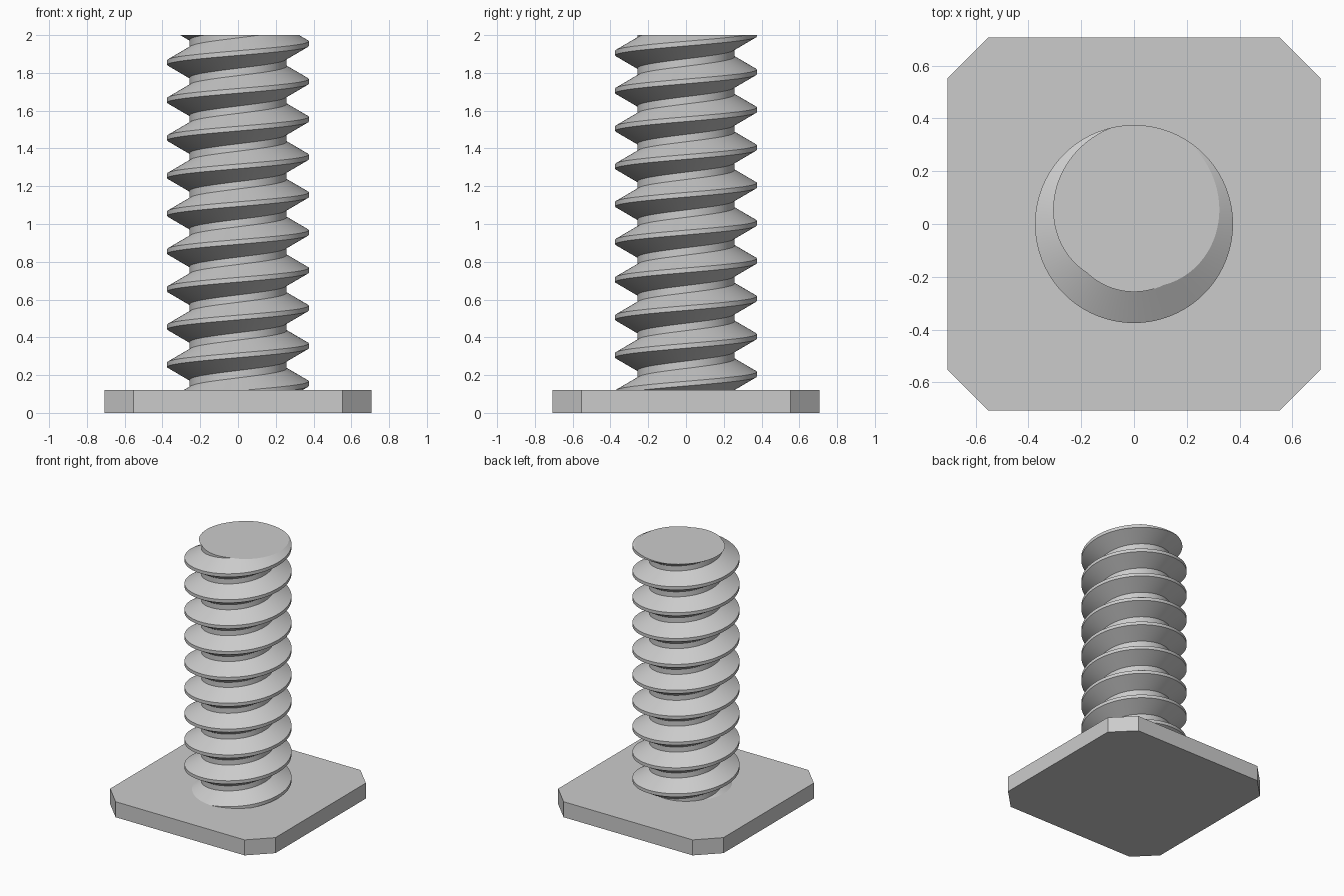
import bpy, bmesh
from math import cos, sin, tau, radians

cube = bpy.data.objects.get("Cube")
if cube:
    bpy.data.objects.remove(cube)

steel = bpy.data.materials.new("grey_steel")
steel.use_nodes = True
grey = (0.6, 0.6, 0.6, 1)
steel.diffuse_color = grey
steel.node_tree.nodes["Principled BSDF"].inputs["Base Color"].default_value = grey


def add_object(name, bm):
    mesh = bpy.data.meshes.new(name)
    bm.to_mesh(mesh)
    bm.free()
    mesh.materials.append(steel)
    obj = bpy.data.objects.new(name, mesh)
    bpy.context.collection.objects.link(obj)
    return obj


# Square base plate with clipped corners
half, clip, thick = 0.707, 0.552, 0.12
bm = bmesh.new()
outline = [(half, -clip), (half, clip), (clip, half), (-clip, half),
           (-half, clip), (-half, -clip), (-clip, -half), (clip, -half)]
plate = bm.faces.new([bm.verts.new((x, y, 0)) for x, y in outline])
top = bmesh.ops.extrude_face_region(bm, geom=[plate], use_keep_orig=True)
bmesh.ops.translate(bm, vec=(0, 0, thick),
                    verts=[g for g in top["geom"] if isinstance(g, bmesh.types.BMVert)])
bmesh.ops.recalc_face_normals(bm, faces=bm.faces)
add_object("base_plate", bm)

# Right-handed threaded rod: one pitch of thread profile swept along a helix
pitch, steps, turns = 0.2, 96, 12
major, minor = 0.375, 0.257
crest, flank = 0.0125, 0.068
start = 1.955 - 11 * pitch
profile = [(major, -crest), (major, crest),
           (minor, crest + flank), (minor, pitch - crest - flank)]
bm = bmesh.new()
rows = []
for n in range(steps * (turns + 1) + 2):
    a = tau * n / steps
    z = start + pitch * n / steps
    rows.append([bm.verts.new((r * cos(a), r * sin(a), z + dz)) for r, dz in profile])
for n in range(steps * turns):
    lower = rows[n] + [rows[n + steps][0]]
    upper = rows[n + 1] + [rows[n + 1 + steps][0]]
    for j in range(4):
        bm.faces.new((lower[j], upper[j], upper[j + 1], lower[j + 1]))
bmesh.ops.delete(bm, geom=[v for v in bm.verts if not v.link_faces], context="VERTS")

# Trim the rod flat at both ends and cap it
for height, up in ((2.0, 1), (0.1, -1)):
    cut = bmesh.ops.bisect_plane(bm, geom=bm.verts[:] + bm.edges[:] + bm.faces[:],
                                 dist=1e-6, plane_co=(0, 0, height),
                                 plane_no=(0, 0, up), clear_outer=True)
    rim = [g for g in cut["geom_cut"] if isinstance(g, bmesh.types.BMEdge)]
    cap = bmesh.ops.edgeloop_fill(bm, edges=rim)["faces"]
    for face in cap:
        face.normal_update()
        if face.normal.z * up < 0:
            face.normal_flip()
rod = add_object("threaded_rod", bm)

# Smooth around the helix, crisp at thread edges and end caps
bpy.ops.object.select_all(action="DESELECT")
rod.select_set(True)
bpy.context.view_layer.objects.active = rod
bpy.ops.object.shade_smooth_by_angle(angle=radians(20))
